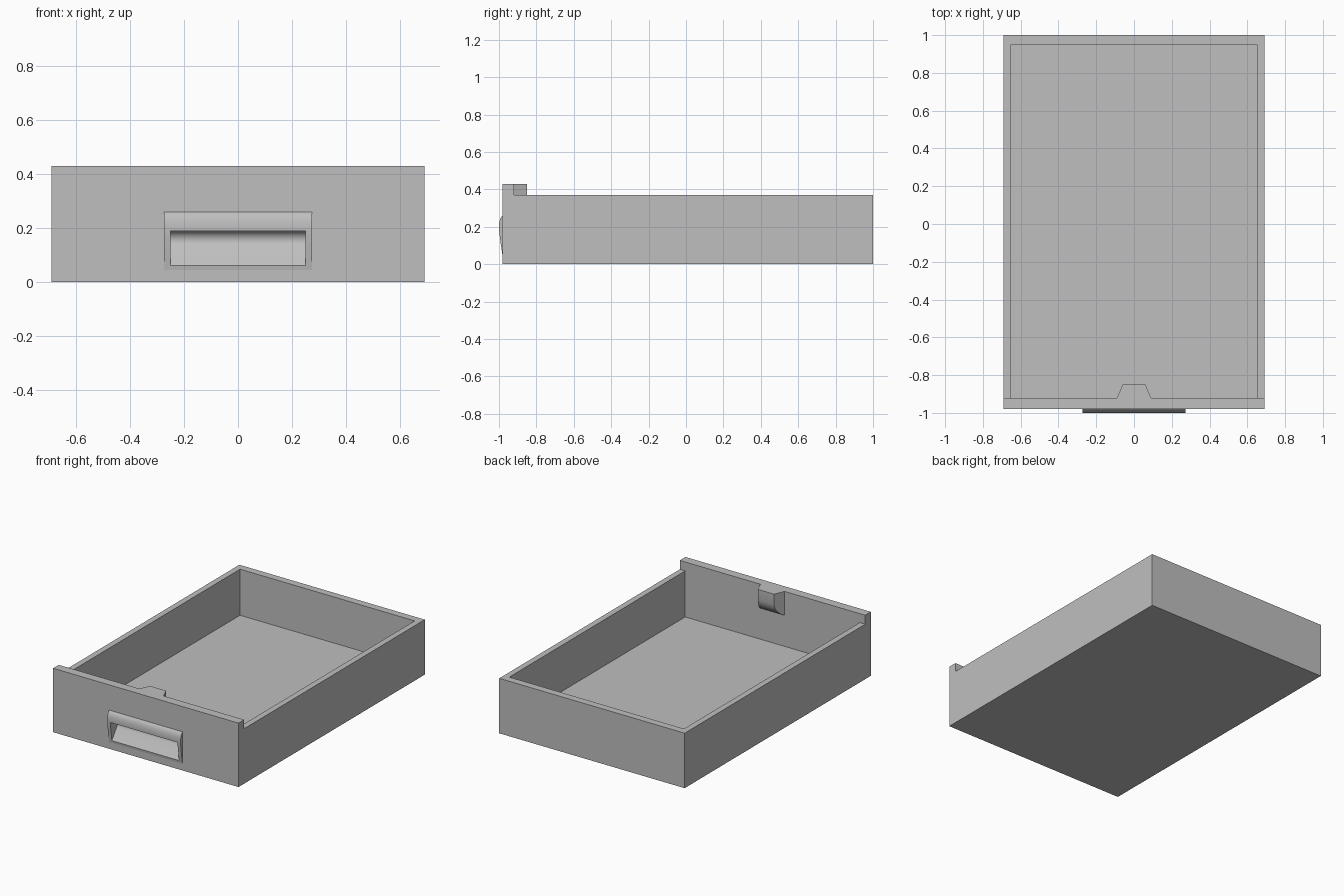
import bpy, bmesh, math

old = bpy.data.objects.get("Cube")
if old:
    bpy.data.objects.remove(old, do_unlink=True)

grey = bpy.data.materials.new("drawer_grey")
grey.use_nodes = True
colour = (0.52, 0.52, 0.52, 1)
grey.diffuse_color = colour
grey.node_tree.nodes["Principled BSDF"].inputs["Base Color"].default_value = colour


def loft(name, rings):
    """Closed solid through a stack of equal-sized rings."""
    bm = bmesh.new()
    loops = [[bm.verts.new(p) for p in ring] for ring in rings]
    for a, b in zip(loops, loops[1:]):
        for i in range(len(a)):
            j = (i + 1) % len(a)
            bm.faces.new((a[i], a[j], b[j], b[i]))
    bm.faces.new(loops[0])
    bm.faces.new(loops[-1])
    bmesh.ops.recalc_face_normals(bm, faces=bm.faces)
    mesh = bpy.data.meshes.new(name)
    bm.to_mesh(mesh)
    bm.free()
    mesh.materials.append(grey)
    ob = bpy.data.objects.new(name, mesh)
    bpy.context.collection.objects.link(ob)
    return ob


def across(name, half_width, profile):
    """Extrude a (y, z) profile symmetrically along x."""
    return loft(name, [[(x, y, z) for y, z in profile] for x in (-half_width, half_width)])


def box(name, half_width, y0, y1, z0, z1):
    return across(name, half_width, [(y0, z0), (y1, z0), (y1, z1), (y0, z1)])


def activate(ob):
    bpy.ops.object.select_all(action='DESELECT')
    ob.select_set(True)
    bpy.context.view_layer.objects.active = ob


def cut(ob, cutter):
    activate(ob)
    cutter.hide_render = True
    mod = ob.modifiers.new("cut", 'BOOLEAN')
    mod.operation = 'DIFFERENCE'
    mod.solver = 'EXACT'
    mod.object = cutter
    bpy.ops.object.modifier_apply(modifier=mod.name)


# Drawer body: tall front panel stepping down to the tray walls
FRONT, INNER, RIM, TOP = -0.98, -0.92, 0.37, 0.43
body = across("drawer_body", 0.69, [
    (FRONT, 0), (1, 0), (1, RIM), (INNER, RIM), (INNER, TOP), (FRONT, TOP)])
hollow = box("hollow_cutter", 0.65, INNER, 0.95, 0.06, 0.8)
cut(body, hollow)

# Raised pull with a rounded top and tapering lower face
pull = across("drawer_pull", 0.273, [
    (-0.975, 0.045), (-0.981, 0.045), (-0.992, 0.12), (-0.999, 0.175),
    (-1.0, 0.2), (-0.999, 0.22), (-0.995, 0.238), (-0.988, 0.252),
    (-0.98, 0.26), (-0.975, 0.26)])

# Finger recess: sloping floor that curls up to the lip
floor_line = [(-1.1, 0.06), (-0.985, 0.06)]
curl = []
for i in range(13):
    a = math.radians(-35 + i * 125 / 12)
    curl.append((-0.96 + 0.035 * math.cos(a), 0.155 + 0.035 * math.sin(a)))
recess = across("recess_cutter", 0.25, floor_line + curl + [(-1.1, 0.19)])
cut(body, recess)
cut(pull, recess)

# Tapered stop behind the front panel, curving back into it below
rings = []
for depth, z in [(0.07, TOP), (0.07, 0.36), (0.063, 0.33), (0.045, 0.3), (0.02, 0.28), (0.002, 0.27)]:
    w = 0.09 - 0.03 * depth / 0.07
    rings.append([(-0.09, INNER, z), (-w, INNER + depth, z), (w, INNER + depth, z), (0.09, INNER, z)])
stop = loft("drawer_stop", rings)

for cutter in (hollow, recess):
    bpy.data.objects.remove(cutter, do_unlink=True)

for ob in (body, pull, stop):
    activate(ob)
    bpy.ops.object.shade_smooth_by_angle(angle=math.radians(32))
